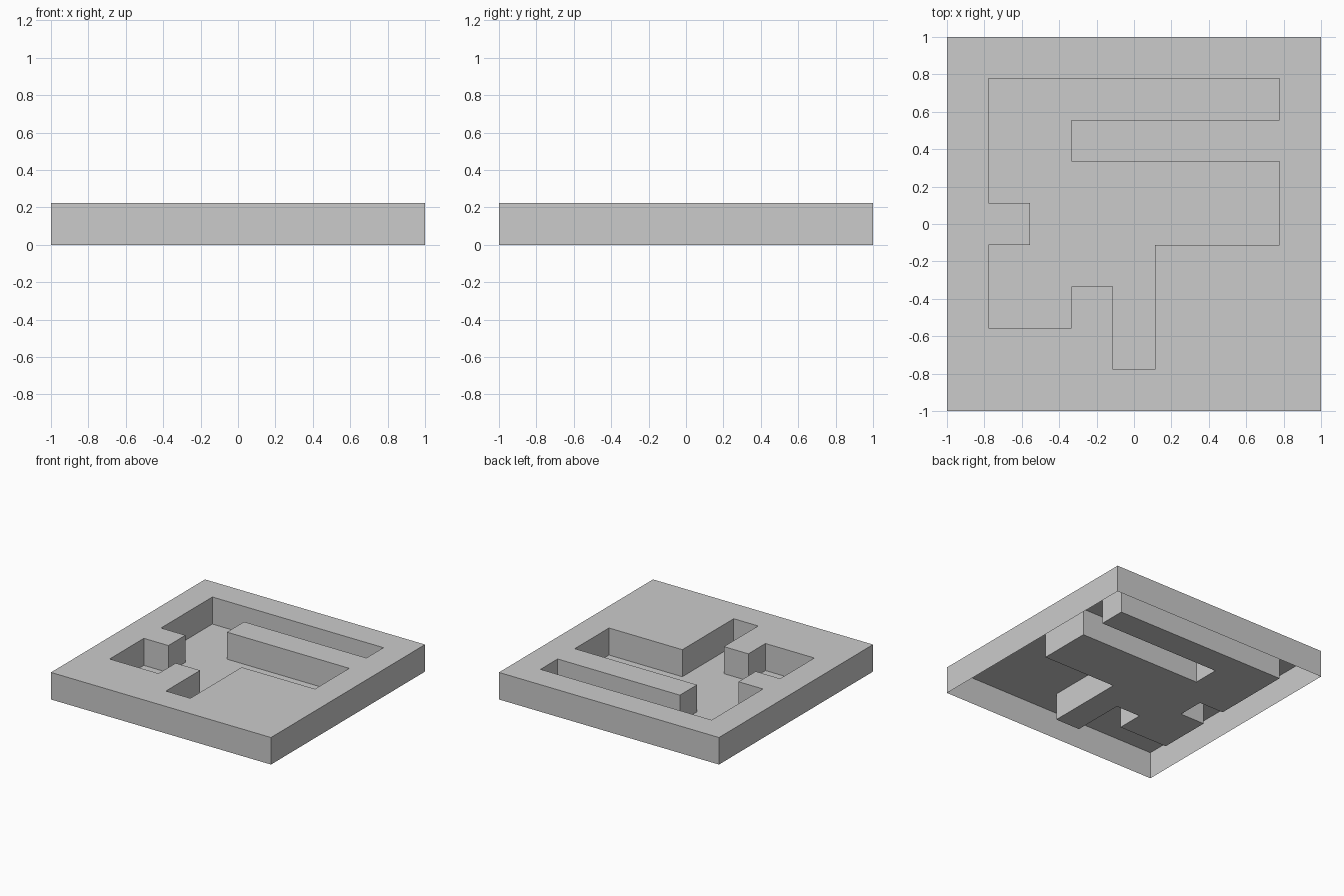
import bpy, bmesh, math

if "Cube" in bpy.data.objects:
    bpy.data.objects.remove(bpy.data.objects["Cube"])

# Tile plan, back row first: '#' raised block, '.' sunken floor
PLAN = [
    "#########",
    "#.......#",
    "#..######",
    "#.......#",
    "##......#",
    "#....####",
    "#..#.####",
    "####.####",
    "#########",
]
N = len(PLAN)
S = 2 / N          # cell size, also the height of the raised blocks


def raised(c, r):
    return 0 <= c < N and 0 <= r < N and PLAN[N - 1 - r][c] == "#"


bm = bmesh.new()


def quad(points):
    bm.faces.new([bm.verts.new(p) for p in points])


for r in range(N):
    for c in range(N):
        x0, y0 = -1 + c * S, -1 + r * S
        corners = [(x0, y0), (x0 + S, y0), (x0 + S, y0 + S), (x0, y0 + S)]
        up = raised(c, r)
        # Block top or sunken floor (underside stays open)
        quad([(x, y, S if up else 0) for x, y in corners])
        # Vertical walls where a block drops to floor or to the outside
        if up:
            for i, (dc, dr) in enumerate([(0, -1), (1, 0), (0, 1), (-1, 0)]):
                if not raised(c + dc, r + dr):
                    a, b = corners[i], corners[(i + 1) % 4]
                    quad([(*a, 0), (*b, 0), (*b, S), (*a, S)])

# Weld cells and merge coplanar faces
bmesh.ops.remove_doubles(bm, verts=bm.verts, dist=1e-4)
bmesh.ops.dissolve_limit(bm, angle_limit=math.radians(1),
                         verts=bm.verts, edges=bm.edges)

mesh = bpy.data.meshes.new("maze_tile")
bm.to_mesh(mesh)
bm.free()
bpy.context.collection.objects.link(bpy.data.objects.new("maze_tile", mesh))
